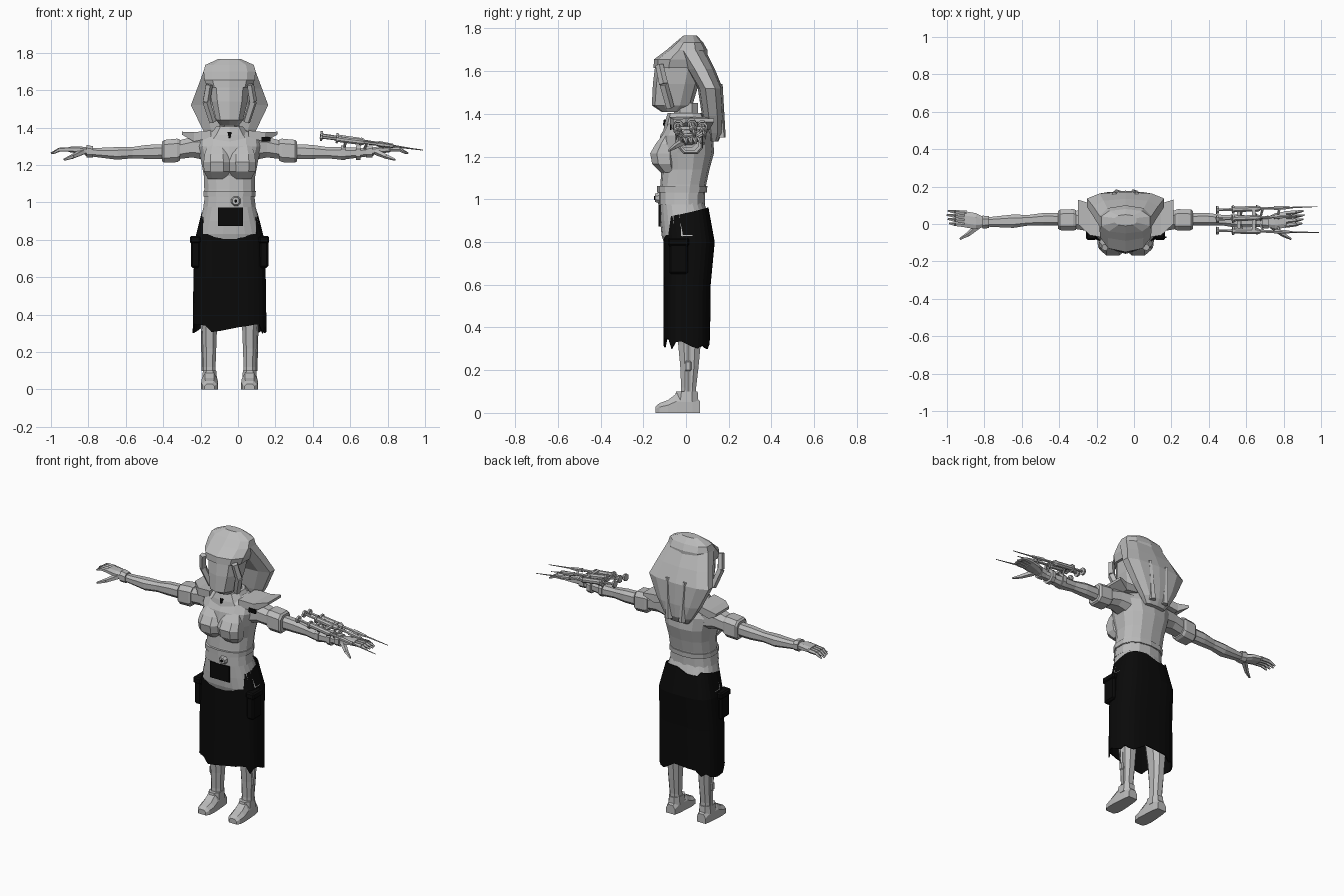
import bpy, bmesh, math, random
from mathutils import Vector

random.seed(4)
if "Cube" in bpy.data.objects:
    bpy.data.objects.remove(bpy.data.objects["Cube"], do_unlink=True)

MID = -0.045  # body centre line in x


def material(name, value):
    m = bpy.data.materials.new(name)
    m.use_nodes = True
    col = (value, value, value, 1)
    m.diffuse_color = col
    m.node_tree.nodes["Principled BSDF"].inputs["Base Color"].default_value = col
    return m


GREY = material("light grey", 0.5)
BLACK = material("black cloth", 0.003)


def skin(name, rings, mat, caps=True):
    """Join rings of points into one faceted surface."""
    bm = bmesh.new()
    rows = [[bm.verts.new(p) for p in ring] for ring in rings]
    n = len(rows[0])
    for lo, hi in zip(rows, rows[1:]):
        for i in range(n):
            j = (i + 1) % n
            bm.faces.new((lo[i], lo[j], hi[j], hi[i]))
    if caps:
        bm.faces.new(rows[0][::-1])
        bm.faces.new(rows[-1])
    bmesh.ops.recalc_face_normals(bm, faces=bm.faces)
    mesh = bpy.data.meshes.new(name)
    bm.to_mesh(mesh)
    bm.free()
    mesh.materials.append(mat)
    ob = bpy.data.objects.new(name, mesh)
    bpy.context.collection.objects.link(ob)
    return ob


def oval(n, ra, rb, power=0.8):
    out = []
    for i in range(n):
        a = math.tau * (i + 0.5) / n
        c, s = math.cos(a), math.sin(a)
        out.append((ra * math.copysign(abs(c) ** power, c), rb * math.copysign(abs(s) ** power, s)))
    return out


def stack(name, rows, mat, n=12, cx=MID, caps=True, power=0.8):
    """Upright loft, rows of (z, half width, front y, back y)."""
    rings = [[(cx + u, (f + b) / 2 + v, z) for u, v in oval(n, w, (b - f) / 2, power)]
             for z, w, f, b in rows]
    return skin(name, rings, mat, caps)


def reach(name, rows, mat, side, n=8, power=0.8):
    """Sideways loft, rows of (distance from middle, y, z, half depth, half height)."""
    rings = [[(MID + side * d, y + u, z + v) for u, v in oval(n, ry, rz, power)]
             for d, y, z, ry, rz in rows]
    return skin(name, rings, mat)


def rod(name, a, b, ra, rb=None, n=6, mat=GREY):
    a, b = Vector(a), Vector(b)
    q = (b - a).to_track_quat("Z", "Y")
    rings = [[p + q @ Vector((u, v, 0)) for u, v in oval(n, r, r, 1)]
             for p, r in ((a, ra), (b, ra if rb is None else rb))]
    return skin(name, rings, mat)


def block(name, centre, size, mat, bevel=0.0):
    x, y, z = centre
    w, d, h = (s / 2 for s in size)
    ob = skin(name, [[(x - w, y - d, k), (x + w, y - d, k), (x + w, y + d, k), (x - w, y + d, k)]
                     for k in (z - h, z + h)], mat)
    if bevel:
        mod = ob.modifiers.new("bevel", "BEVEL")
        mod.width, mod.segments = bevel, 1
    return ob


# Head: blank mask, rim, wrapped cap and long hair at the back
stack("face_mask", [(1.41, .05, -.115, -.02), (1.44, .075, -.16, .03), (1.54, .1, -.155, .06),
                    (1.62, .11, -.145, .08), (1.66, .09, -.12, .08)], GREY, 10)
stack("head_cap", [(1.615, .125, -.152, .08), (1.655, .14, -.15, .1), (1.70, .145, -.09, .1),
                   (1.735, .135, -.05, .08), (1.768, .06, -.01, .05)], GREY, 10)
stack("hair_back", [(1.27, .07, .11, .15), (1.31, .1, .095, .172), (1.39, .15, .075, .178),
                    (1.52, .215, .055, .172), (1.61, .18, 0, .135), (1.70, .145, -.06, .09),
                    (1.75, .1, -.02, .06)], GREY, 10)
for s in (-1, 1):
    rod("hair_strand", (MID + s * .045, .165, 1.29), (MID + s * .06, .16, 1.54), .022, .012, 5)
    rod("face_rim_side", (MID + s * .09, -.075, 1.43), (MID + s * .125, -.105, 1.54), .02, .022, 5)
    rod("face_rim_upper", (MID + s * .125, -.105, 1.54), (MID + s * .11, -.125, 1.63), .022, .02, 5)

# Neck and folded collar
stack("neck", [(1.3, .06, -.06, .06), (1.45, .055, -.06, .06)], GREY, 8)
stack("collar", [(1.325, .15, -.105, .1), (1.36, .11, -.1, .1), (1.405, .075, -.085, .08)], GREY, 10)
rod("collar_gap", (MID, -.104, 1.345), (MID, -.094, 1.372), .007, .014, 4, BLACK)

# Torso
stack("torso", [(1.03, .14, -.125, .09), (1.07, .138, -.12, .095), (1.14, .14, -.115, .11),
                (1.22, .155, -.135, .132), (1.30, .175, -.12, .125), (1.35, .17, -.09, .1),
                (1.385, .09, -.065, .08)], GREY, 14)
for s in (-1, 1):
    stack("bust", [(1.125, .05, -.12, -.04), (1.165, .074, -.162, -.04), (1.215, .076, -.172, -.04),
                   (1.26, .07, -.145, -.04), (1.31, .05, -.105, -.04)], GREY, 8, MID + s * .068)

# Belt of two bands with a round buckle
stack("belt", [(.975, .143, -.13, .088), (1.035, .135, -.13, .09)], GREY, 14)
stack("shirt_hem", [(1.032, .142, -.135, .098), (1.062, .143, -.135, .1)], GREY, 14)
rod("buckle", (-.012, -.125, 1.007), (-.012, -.146, 1.007), .028, .02, 8)
rod("buckle_pin", (-.012, -.146, 1.007), (-.012, -.149, 1.007), .009, .009, 6, BLACK)

# Hips and long ragged skirt wrapped over them
stack("hips", [(.79, .185, -.102, .128), (.83, .18, -.115, .128), (.9, .16, -.122, .115),
               (.985, .138, -.125, .085)], GREY, 24)
block("front_panel", (MID + .005, -.124, .923), (.135, .008, .1), BLACK)


def skirt_top(x, y):
    if y < -.075:
        return .832
    if y > .04 and -.14 < x - MID < -.02:
        return .935
    return .935 + .2 * y


PROFILE = [(.33, .198, -.105, .113), (.6, .194, -.106, .116), (.8, .187, -.106, .135)]
rings = []
for k, (z, w, f, b) in enumerate(PROFILE):
    ring = oval(28, w, (b - f) / 2, .65)
    rings.append([(MID + u, (f + b) / 2 + v, z + (random.uniform(-.035, .025) if k == 0 else 0))
                  for u, v in ring])
for t in (.4, 1):
    row = []
    for x, y, z in rings[2]:
        top = .8 + t * (skirt_top(x, y) - .8)
        shrink = 1 - 1.35 * (top - .8)
        row.append((MID + (x - MID) * shrink, y * shrink if y > 0 else y * (1 + .6 * (top - .8)), top))
    rings.append(row)
skirt = skin("skirt", rings, BLACK, caps=False)
solid = skirt.modifiers.new("cloth", "SOLIDIFY")
solid.thickness = .006
for s in (-1, 1):
    block("skirt_pocket", (MID + s * .182, -.035, .73), (.05, .09, .16), BLACK, .01)
    block("pocket_flap", (MID + s * .184, -.035, .8), (.056, .1, .04), BLACK, .008)

for s in (-1, 1):
    leg = MID + s * .107
    # Lower leg with a bracing strip, ankle cuff and shoe
    stack("leg", [(.06, .036, -.03, .05), (.12, .034, -.025, .05), (.22, .038, -.03, .062),
                  (.32, .042, -.04, .072), (.6, .07, -.07, .09)], GREY, 8, leg)
    rod("shin_brace", (leg + s * .03, .01, .1), (leg + s * .036, .01, .36), .012)
    block("brace_joint", (leg + s * .036, .01, .22), (.02, .03, .05), GREY, .006)
    stack("ankle_cuff", [(.05, .043, -.06, .062), (.1, .038, -.05, .058)], GREY, 8, leg)
    shoe = [(-.142, .026, .03), (-.125, .04, .045), (-.085, .045, .06), (-.045, .043, .09),
            (.03, .037, .09), (.066, .03, .055)]
    skin("shoe", [[(leg - w, y, 0), (leg + w, y, 0), (leg + w, y, h * .6), (leg + w * .55, y, h),
                   (leg - w * .55, y, h), (leg - w, y, h * .6)] for y, w, h in shoe], GREY)

    # Pointed shoulder flap
    flap = [(.1, -.075, .1, 1.365, .02), (.19, -.06, .11, 1.35, .025), (.255, .0, .13, 1.37, .008)]
    skin("shoulder_flap", [[(MID + s * d, f, z - h), (MID + s * d, b, z - h),
                            (MID + s * d, b, z + h), (MID + s * d, f, z + h)]
                           for d, f, b, z, h in flap], GREY)

    # Sleeve, rolled cuff and bare arm
    reach("sleeve", [(.12, .015, 1.29, .08, .07), (.2, .02, 1.295, .062, .058),
                     (.28, .022, 1.28, .05, .052)], GREY, s)
    reach("sleeve_cuff", [(.265, .022, 1.28, .055, .058), (.28, .022, 1.278, .06, .066),
                          (.35, .022, 1.273, .058, .064), (.36, .022, 1.272, .05, .055)], GREY, s, 8, .6)
    reach("arm", [(.34, .025, 1.272, .035, .042), (.44, .025, 1.27, .036, .04),
                  (.52, .02, 1.266, .03, .032), (.6, .015, 1.262, .038, .036),
                  (.7, .012, 1.266, .03, .027), (.77, .01, 1.27, .024, .022)], GREY, s)
    reach("wristband", [(.73, .01, 1.27, .034, .032), (.765, .01, 1.274, .037, .036)], GREY, s)

    # Hand: flat palm, four fingers and thumb
    reach("palm", [(.755, .01, 1.272, .026, .022), (.8, .015, 1.28, .046, .021),
                   (.86, .025, 1.283, .046, .015)], GREY, s)
    for i in range(4):
        y = -.008 + i * .022
        mid = (MID + s * .91, y + .006, 1.282)
        rod("finger", (MID + s * .85, y, 1.283), mid, .013, .011, 5)
        rod("fingertip", mid, (MID + s * (.955 - .006 * abs(i - 2)), y + .012, 1.262), .011, .005, 5)
    rod("thumb", (MID + s * .785, -.01, 1.27), (MID + s * .84, -.055, 1.245), .018, .013, 5)
    rod("thumb_tip", (MID + s * .84, -.055, 1.245), (MID + s * .885, -.08, 1.228), .013, .006, 5)

# Dark tear at the left shoulder
block("shoulder_tear", (.15, -.072, 1.338), (.05, .008, .025), BLACK)

# Injector rig on the left forearm: three syringes with plungers, hoses and needles
for y0, y1, end, lift in ((.075, .093, .98, 0), (.025, .045, .91, .012), (-.035, -.045, .99, 0)):
    def at(x):
        t = (x - .44) / (end - .44)
        return (x, y0 + t * (y1 - y0), 1.35 + lift - .07 * t)
    rod("plunger_pad", at(.44), at(.452), .022, n=8)
    rod("plunger_rod", at(.45), at(.53), .008)
    rod("barrel_flange", at(.525), at(.535), .024, n=8)
    rod("barrel", at(.535), at(.66), .016, n=8)
    rod("barrel_collar", at(.655), at(.675), .02, .012, 8)
    rod("link", at(.67), at(.76), .008)
    rod("needle_hub", at(.75), at(.83), .013, .009)
    rod("needle", at(.82), at(end), .005, .002, 5)
    for x in (.58, .69, .78):
        rod("strut", at(x), (x - .02, .015, 1.27), .007, n=5)
for x in (.56, .64):
    block("cross_bar", (x, .02, 1.335), (.018, .125, .014), GREY)
    reach("forearm_strap", [(x - .01 - MID, .018, 1.266, .043, .042),
                            (x + .015 - MID, .018, 1.266, .043, .042)], GREY, 1)
